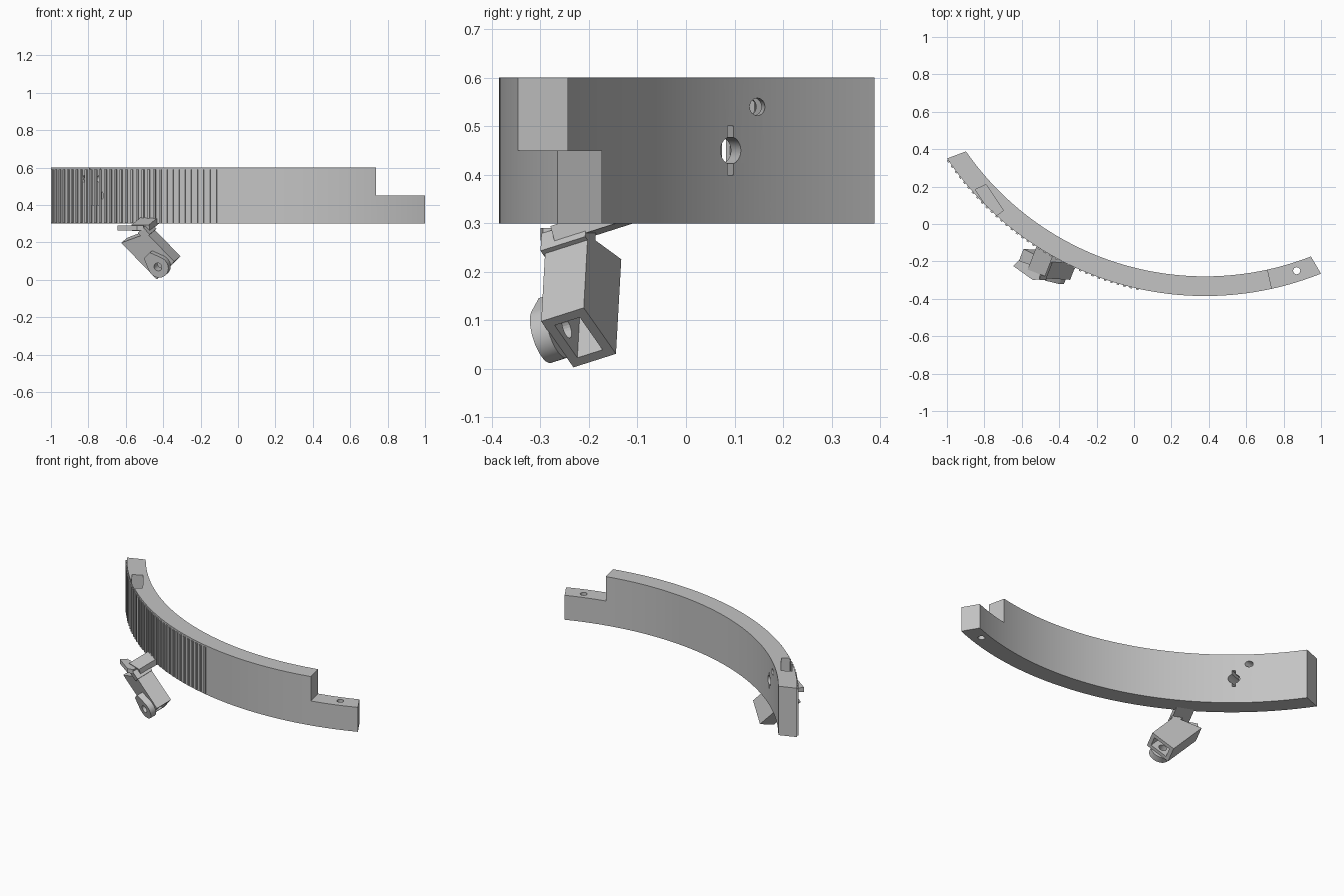
import bpy, bmesh, math
from mathutils import Vector

cube = bpy.data.objects.get("Cube")
if cube:
    bpy.data.objects.remove(cube, do_unlink=True)

grey = bpy.data.materials.new("plain grey")
grey.use_nodes = True
grey.diffuse_color = (0.55, 0.55, 0.55, 1)
grey.node_tree.nodes["Principled BSDF"].inputs["Base Color"].default_value = grey.diffuse_color

X, Y, Z = Vector((1, 0, 0)), Vector((0, 1, 0)), Vector((0, 0, 1))
CENTRE = Vector((0.38, 1.277))
OUTER, INNER = 1.662, 1.557


def add_prism(bm, pts, h0, h1, frame):
    """Extrude a flat outline from h0 to h1 in a frame (origin, a, b, height)."""
    o, a, b, h = frame
    low, high = ([bm.verts.new(o + a * p[0] + b * p[1] + h * t) for p in pts] for t in (h0, h1))
    bm.faces.new(low)
    bm.faces.new(high)
    for i in range(len(pts)):
        j = (i + 1) % len(pts)
        bm.faces.new((low[i], low[j], high[j], high[i]))


def build(name, prisms):
    bm = bmesh.new()
    for prism in prisms:
        add_prism(bm, *prism)
    bmesh.ops.recalc_face_normals(bm, faces=bm.faces)
    mesh = bpy.data.meshes.new(name)
    bm.to_mesh(mesh)
    bm.free()
    ob = bpy.data.objects.new(name, mesh)
    bpy.context.collection.objects.link(ob)
    mesh.materials.append(grey)
    return ob


def select(ob):
    bpy.ops.object.select_all(action='DESELECT')
    ob.select_set(True)
    bpy.context.view_layer.objects.active = ob


def cut(ob, prism):
    cutter = build("cutter", [prism])
    cutter.hide_render = True
    mod = ob.modifiers.new("cut", 'BOOLEAN')
    mod.operation, mod.solver, mod.object = 'DIFFERENCE', 'EXACT', cutter
    select(ob)
    bpy.ops.object.modifier_apply(modifier=mod.name)
    bpy.data.objects.remove(cutter, do_unlink=True)


def smooth(ob):
    select(ob)
    bpy.ops.object.shade_smooth_by_angle(angle=math.radians(25))


def arc(r, start, end, n):
    steps = [math.radians(start + (end - start) * i / n) for i in range(n + 1)]
    return [CENTRE + Vector((math.cos(t), math.sin(t))) * r for t in steps]


def ring(r0, r1, start, end, n, skew=(0, 0)):
    return arc(r1, start, end, n) + arc(r0, start + skew[0], end + skew[1], n)[::-1]


def circle(r, cx=0, cy=0, n=24):
    return [(cx + r * math.cos(math.tau * i / n), cy + r * math.sin(math.tau * i / n)) for i in range(n)]


def rect(x0, x1, y0, y1):
    return [(x0, y0), (x1, y0), (x1, y1), (x0, y1)]


WORLD = (Vector(), X, Y, Z)

# Curved band with a lowered tab on its left end
band = build("curved_band", [(ring(INNER, OUTER, 213.9, 291.9, 90, (0.9, -0.6)), 0.3, 0.6, WORLD)])
cut(band, (ring(INNER - 0.1, OUTER + 0.1, 282.4, 300, 8), 0.45, 0.7, WORLD))
cut(band, (circle(0.019, 0.87, -0.25), 0.2, 0.5, WORLD))

# Pocket in the top of the right end
pocket = [(-0.848, 0.184), (-0.791, 0.211), (-0.698, 0.072), (-0.751, 0.035)]
cut(band, (pocket, 0.4, 0.7, WORLD))


# Cross holes through the band: a keyhole and a pin hole
def hole_frame(outside, inside, z):
    a, b = (Vector((*p, z)) for p in (outside, inside))
    axis = (b - a).normalized()
    return a, axis.cross(Z), Z, axis


key = hole_frame((-0.743, 0.052), (-0.63, 0.092), 0.45)
pin = hole_frame((-0.82, 0.127), (-0.691, 0.147), 0.54)
cut(band, (circle(0.028), -0.06, 0.2, key))
cut(band, (rect(-0.008, 0.008, -0.05, 0.05), 0.05, 0.2, key))
cut(band, (circle(0.018), -0.06, 0.2, pin))
smooth(band)

# Upright grip ribs on the outer face
RIBS = 36
ribs = []
for i in range(RIBS):
    t = 214.2 + 43 * i / (RIBS - 1)
    ribs.append((ring(OUTER - 0.004, OUTER + 0.007, t, t + 0.45, 1), 0.305, 0.59, WORLD))
build("grip_ribs", ribs)

# Tilted hollow holder: a = across the front, b = along its length, h = towards the back
h = Vector((0.345, 0.894, 0.285)).normalized()
b = Vector((-0.697, 0.04, 0.717))
b = (b - h * b.dot(h)).normalized()
a = h.cross(b)
HOLDER = (Vector((-0.435, -0.232, 0.003)), a, b, h)
W, D = 0.149, 0.098
holder = build("hollow_holder", [([(0, 0), (W, 0), (W, 0.21), (0, 0.272)], 0, D, HOLDER)])
cut(holder, (rect(0.022, W - 0.022, -0.05, 0.18), 0.02, D - 0.02, HOLDER))
cut(holder, (circle(0.022, W / 2, 0.04), -0.05, 0.05, HOLDER))

# Teardrop boss on the front of the holder
mid = W / 2
boss_outline = [(mid + 0.058 * math.cos(math.radians(t)), 0.038 + 0.058 * math.sin(math.radians(t)))
                for t in range(-200, 21, 10)] + [(mid + 0.025, 0.125), (mid - 0.025, 0.125)]
boss = build("holder_boss", [(boss_outline, -0.036, 0.001, HOLDER)])
cut(boss, (circle(0.022, mid, 0.04), -0.08, 0.05, HOLDER))
smooth(boss)

# Arm joining the holder to the underside of the band
side = h.cross(Z).normalized()
ARM = (Vector((-0.525, -0.255, 0.277)), side, h.cross(side).normalized(), h)
build("support_arm", [(rect(-0.045, 0.055, -0.018, 0.018), 0, 0.2, ARM)])

# Flat release lever and its pivot block
lever_outline = [(-0.645, -0.225), (-0.615, -0.195), (-0.5, -0.235), (-0.505, -0.295), (-0.54, -0.3)]
build("release_lever", [(lever_outline, 0.264, 0.29, WORLD)])
build("pivot_block", [(rect(0.115, 0.16, 0.195, 0.245), -0.005, D, HOLDER)])
